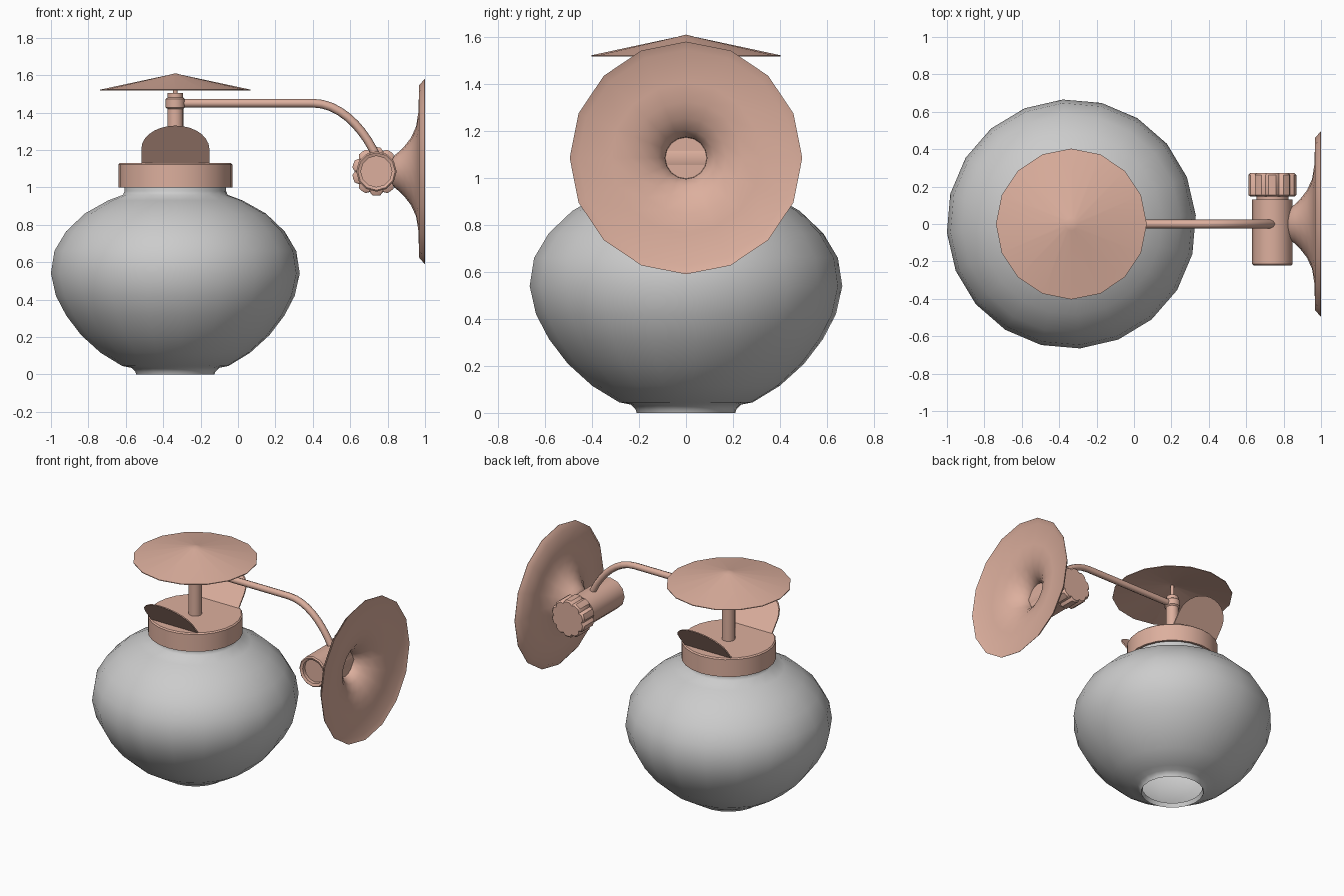
import bpy, bmesh, math
from mathutils import Matrix, Vector

if "Cube" in bpy.data.objects:
    bpy.data.objects.remove(bpy.data.objects["Cube"])

copper = bpy.data.materials.new("copper")
copper.diffuse_color = (0.72, 0.43, 0.34, 1)
copper.use_nodes = True
copper.node_tree.nodes["Principled BSDF"].inputs["Base Color"].default_value = copper.diffuse_color
LX = -0.335                      # lamp axis
JX, JZ = 0.74, 1.085             # pivot joint axis


def finish(name, bm, mat=copper, angle=40):
    bmesh.ops.remove_doubles(bm, verts=bm.verts, dist=1e-5)
    bmesh.ops.recalc_face_normals(bm, faces=bm.faces)
    me = bpy.data.meshes.new(name)
    bm.to_mesh(me)
    bm.free()
    ob = bpy.data.objects.new(name, me)
    bpy.context.collection.objects.link(ob)
    if mat:
        me.materials.append(mat)
    bpy.ops.object.select_all(action='DESELECT')
    ob.select_set(True)
    bpy.context.view_layer.objects.active = ob
    bpy.ops.object.shade_smooth_by_angle(angle=math.radians(angle))
    return ob


def lathe(name, profile, segs, matrix, mat=copper, angle=40, turn=0, scale=lambda i: 1):
    """Spin (radius, height) points around local z, then place with matrix."""
    bm = bmesh.new()
    rings = []
    for r, h in profile:
        ring = []
        for i in range(segs):
            a = 2 * math.pi * i / segs + turn
            k = r * scale(i)
            ring.append(bm.verts.new(matrix @ Vector((k * math.cos(a), k * math.sin(a), h))))
        rings.append(ring)
    for a, b in zip(rings, rings[1:]):
        for i in range(segs):
            j = (i + 1) % segs
            bm.faces.new((a[i], a[j], b[j], b[i]))
    return finish(name, bm, mat, angle)


lamp = Matrix.Translation((LX, 0, 0))
along_y = Matrix.Translation((JX, 0, JZ)) @ Matrix.Rotation(-math.pi / 2, 4, 'X')
along_x = Matrix.Translation((0, 0, JZ)) @ Matrix.Rotation(math.pi / 2, 4, 'Y')

# glass globe, open at the bottom
lathe("glass_globe", [(0.2, 0.03), (0.21, 0), (0.215, 0.015), (0.235, 0.035), (0.285, 0.045),
                      (0.4, 0.115), (0.505, 0.21), (0.585, 0.315), (0.64, 0.42), (0.667, 0.54),
                      (0.648, 0.66), (0.585, 0.765), (0.485, 0.86), (0.36, 0.93), (0.28, 0.96),
                      (0.272, 0.98), (0.272, 1.06)], 20, lamp, None, 50, math.radians(4))

# collar holding the globe
lathe("collar", [(0, 1.13), (0.297, 1.13), (0.305, 1.122), (0.305, 1.0), (0.288, 1.0),
                 (0.288, 1.1), (0, 1.1)], 24, lamp)

# stem with hub and thin pin
lathe("stem", [(0, 1.12), (0.043, 1.12), (0.043, 1.42), (0.052, 1.428), (0.052, 1.472),
               (0.041, 1.48), (0.041, 1.505), (0.012, 1.505), (0.012, 1.595), (0, 1.595)], 16, lamp)

# shallow conical cap
lathe("cap", [(0, 1.61), (0.035, 1.601), (0.403, 1.522), (0.403, 1.517), (0.035, 1.595),
              (0, 1.603)], 16, lamp, angle=30)

# two rounded ears leaning outward from the collar
for side, label in ((-1, "front"), (1, "back")):
    bm = bmesh.new()
    outline = [(-0.182, 0)] + [(-0.182 * math.cos(math.pi * i / 14),
                                0.08 + 0.125 * math.sin(math.pi * i / 14)) for i in range(15)] + [(0.182, 0)]
    layers = []
    for t in (0, 0.012):
        layers.append([bm.verts.new((LX + x, side * (0.22 + h * 0.8 + t), 1.125 + h))
                       for x, h in outline])
    bm.faces.new(layers[0])
    bm.faces.new(layers[1])
    n = len(outline)
    for i in range(n):
        j = (i + 1) % n
        bm.faces.new((layers[0][i], layers[0][j], layers[1][j], layers[1][i]))
    finish(label + "_ear", bm)

# bent arm: straight tube with a downward curve into the joint
curve = bpy.data.curves.new("arm", 'CURVE')
curve.dimensions = '3D'
curve.bevel_depth = 0.023
curve.bevel_resolution = 2
curve.resolution_u = 10
curve.use_fill_caps = True
sp = curve.splines.new('BEZIER')
sp.bezier_points.add(2)
for p, (x, z, lx, lz, rx, rz) in zip(sp.bezier_points, [
        (LX, 1.45, LX - 0.1, 1.45, LX + 0.1, 1.45),
        (0.4, 1.45, 0.3, 1.45, 0.57, 1.45),
        (0.765, 1.1, 0.71, 1.27, 0.78, 1.05)]):
    p.co, p.handle_left, p.handle_right = (x, 0, z), (lx, 0, lz), (rx, 0, rz)
arm = bpy.data.objects.new("arm", curve)
bpy.context.collection.objects.link(arm)
curve.materials.append(copper)

# pivot joint barrel, recessed at its front end
lathe("joint_barrel", [(0, -0.19), (0.083, -0.19), (0.083, -0.215), (0.1, -0.222), (0.108, -0.214),
                       (0.108, 0.13), (0.085, 0.13), (0.085, 0.16), (0, 0.16)], 12, along_y)

# scalloped knob on the back of the joint
lathe("knob", [(0, 0.147), (0.12, 0.147), (0.13, 0.155), (0.13, 0.262), (0.12, 0.272), (0, 0.272)],
      40, along_y, scale=lambda i: 0.89 if i % 4 == 0 else 1)

# trumpet-shaped wall plate, hollow at the back
lathe("wall_plate", [(0, 0.82), (0.06, 0.82), (0.085, 0.835), (0.105, 0.86), (0.135, 0.89),
                     (0.18, 0.925), (0.24, 0.952), (0.32, 0.965), (0.46, 0.968), (0.495, 0.998),
                     (0.495, 1.0), (0.46, 0.985), (0.32, 0.977), (0.24, 0.965), (0.17, 0.938),
                     (0.12, 0.9), (0.09, 0.86), (0.088, 0.84), (0, 0.84)], 16, along_x)
